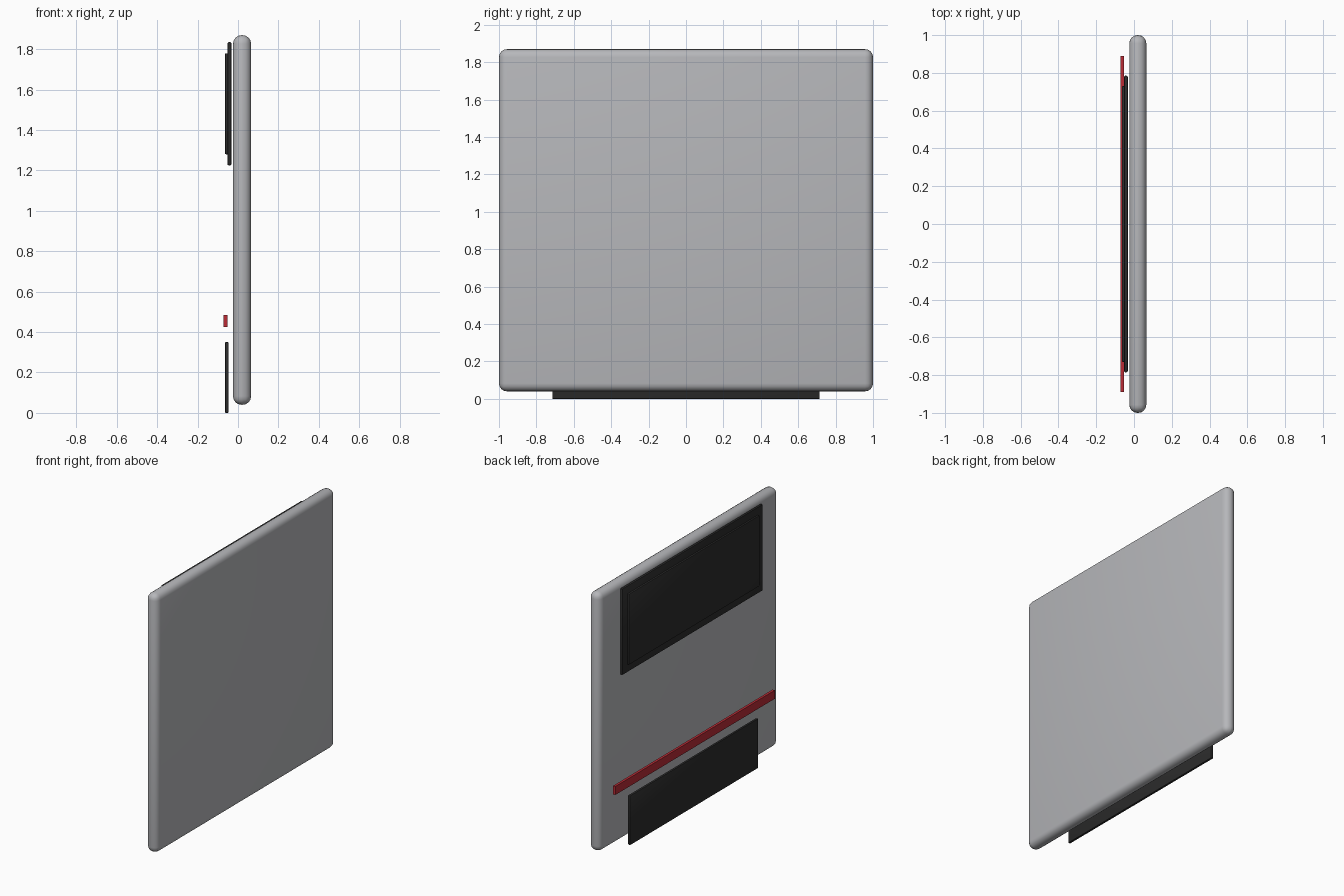
import bpy

if "Cube" in bpy.data.objects:
    bpy.data.objects.remove(bpy.data.objects["Cube"])


def material(name, rgb):
    m = bpy.data.materials.new(name)
    m.diffuse_color = (*rgb, 1)
    m.use_nodes = True
    m.node_tree.nodes["Principled BSDF"].inputs["Base Color"].default_value = m.diffuse_color
    return m


GREY = material("light grey", (0.47, 0.475, 0.495))
BLACK = material("soft black", (0.025, 0.025, 0.025))
RED = material("red", (0.48, 0.024, 0.036))


def slab(name, x, half_y, z, mat, bevel=0.0, segments=1):
    """Upright slab spanning x and z ranges, symmetric in y."""
    bpy.ops.mesh.primitive_cube_add(
        size=1, location=((x[0] + x[1]) / 2, 0, (z[0] + z[1]) / 2))
    ob = bpy.context.object
    ob.name = name
    ob.scale = (x[1] - x[0], 2 * half_y, z[1] - z[0])
    bpy.ops.object.transform_apply(location=False, rotation=False, scale=True)
    ob.data.materials.append(mat)
    if bevel:
        mod = ob.modifiers.new("rounded edges", 'BEVEL')
        mod.width = bevel
        mod.segments = segments
        mod.limit_method = 'ANGLE'
        bpy.ops.object.modifier_apply(modifier=mod.name)
        bpy.ops.object.shade_smooth_by_angle()
    return ob


# Thick panel with rounded rim
slab("door_panel", (-0.025, 0.065), 1.0, (0.04, 1.87), GREY, 0.043, 4)

# Window: frame with the glass standing slightly proud of it
slab("window_frame", (-0.052, -0.033), 0.785, (1.225, 1.835), BLACK, 0.006, 2)
slab("window_glass", (-0.064, -0.047), 0.73, (1.28, 1.78), BLACK, 0.004, 2)

# Red strip and lower plate
slab("light_strip", (-0.071, -0.053), 0.89, (0.425, 0.485), RED)
slab("number_plate", (-0.064, -0.047), 0.715, (0.0, 0.35), BLACK, 0.004, 2)
